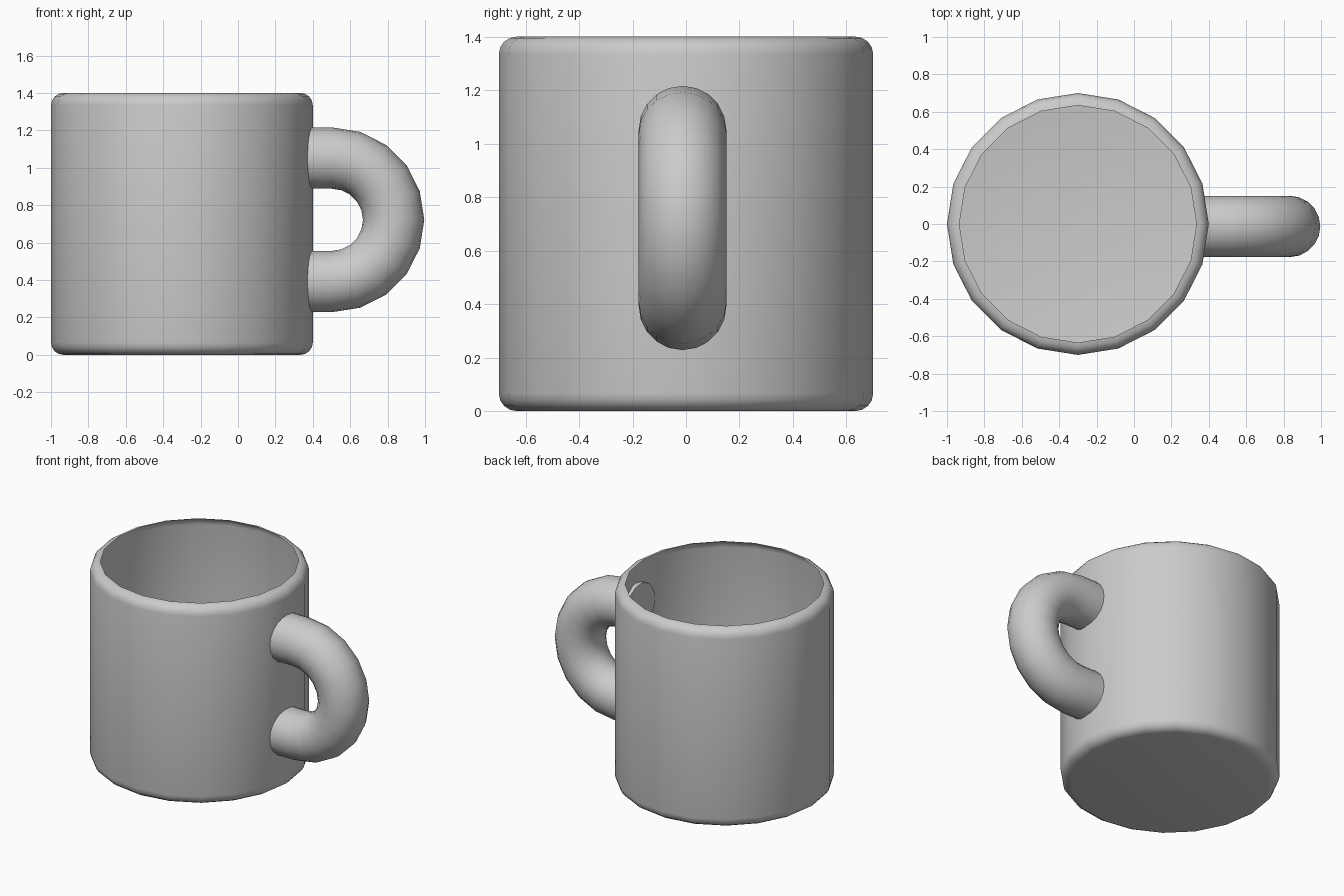
import bpy, bmesh
from math import sin, cos, pi, radians

if "Cube" in bpy.data.objects:
    bpy.data.objects.remove(bpy.data.objects["Cube"])


def skin(name, rings, cap_start, cap_end):
    """Bridge successive closed rings of points into one smooth surface."""
    bm = bmesh.new()
    loops = [[bm.verts.new(p) for p in ring] for ring in rings]
    n = len(loops[0])
    for a, b in zip(loops, loops[1:]):
        for j in range(n):
            k = (j + 1) % n
            bm.faces.new((a[j], a[k], b[k], b[j]))
    if cap_start:
        bm.faces.new(loops[0][::-1])
    if cap_end:
        bm.faces.new(loops[-1])
    mesh = bpy.data.meshes.new(name)
    bm.to_mesh(mesh)
    bm.free()
    obj = bpy.data.objects.new(name, mesh)
    bpy.context.collection.objects.link(obj)
    bpy.ops.object.select_all(action='DESELECT')
    obj.select_set(True)
    bpy.context.view_layer.objects.active = obj
    bpy.ops.object.shade_smooth_by_angle(angle=radians(35))
    return obj


# Cup: open-topped 20-sided shell with rounded bottom edge and rim
CUP_X, RADIUS, HEIGHT, ROUND, SIDES, STEPS = -0.3, 0.7, 1.4, 0.066, 20, 4
angles = [i * pi / 2 / STEPS for i in range(STEPS + 1)]
bottom = [(RADIUS - ROUND + ROUND * sin(a), ROUND - ROUND * cos(a)) for a in angles]
rim = [(r, HEIGHT - z) for r, z in reversed(bottom)]
cup_rings = [[(CUP_X + r * cos(2 * pi * j / SIDES), r * sin(2 * pi * j / SIDES), z)
              for j in range(SIDES)] for r, z in bottom + rim]
skin("cup", cup_rings, True, False)

# Handle: half-ring tube with straight ends that just pierce the cup wall
ARC_X, ARC_Z, ARC_R, TUBE_R, TUBE_Y, TUBE_SIDES = 0.502, 0.722, 0.33, 0.164, -0.013, 20
END_X = 0.366
path = [(ARC_X, radians(-90 + 18 * i)) for i in range(11)]
path = [(END_X, path[0][1])] + path + [(END_X, path[-1][1])]
handle_rings = []
for cx, t in path:
    ring = []
    for j in range(TUBE_SIDES):
        s = 2 * pi * j / TUBE_SIDES
        reach = ARC_R + TUBE_R * cos(s)
        ring.append((cx + reach * cos(t), TUBE_Y - TUBE_R * sin(s), ARC_Z + reach * sin(t)))
    handle_rings.append(ring)
skin("handle", handle_rings, True, True)
